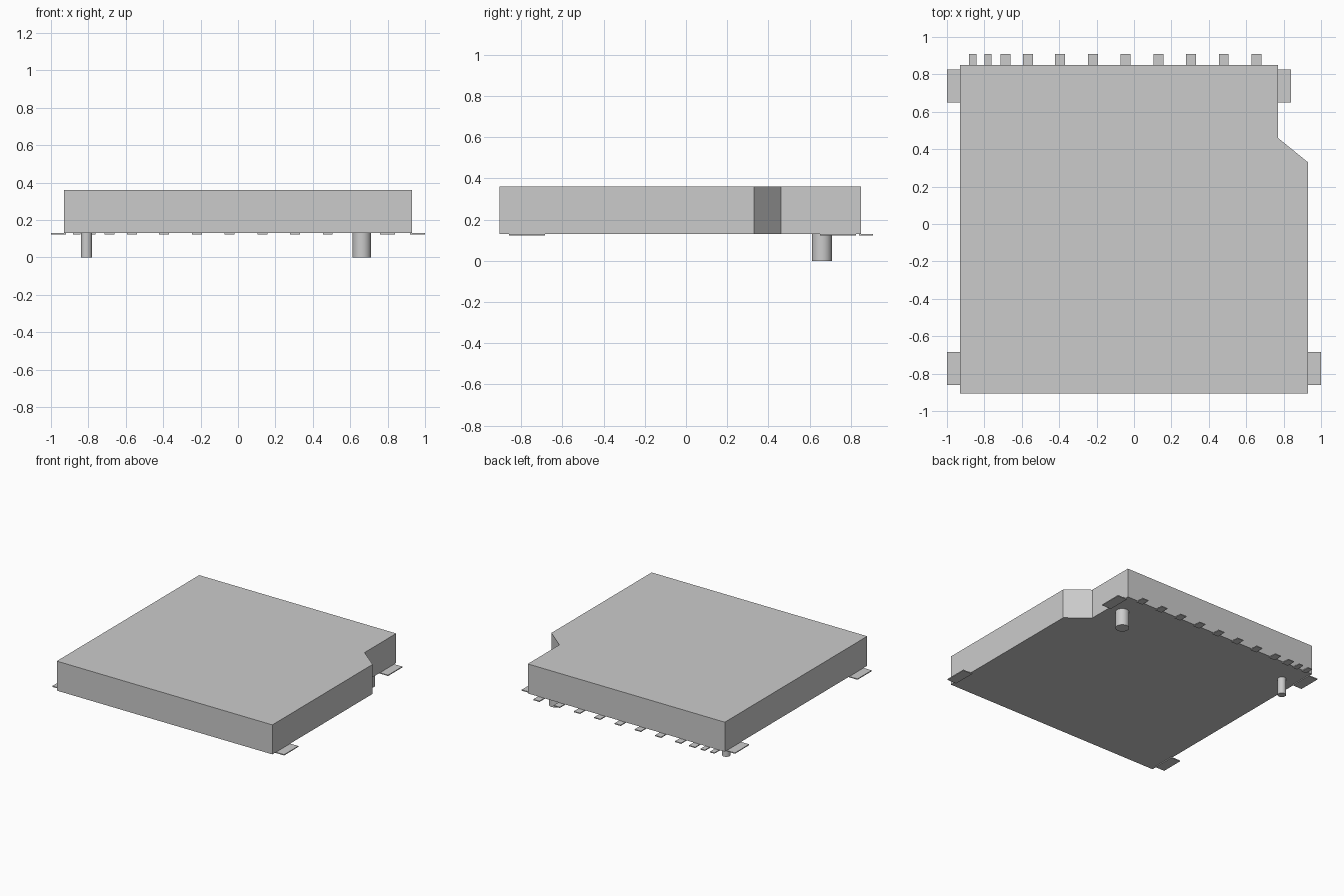
import bpy
import bmesh
from math import radians

if "Cube" in bpy.data.objects:
    bpy.data.objects.remove(bpy.data.objects["Cube"], do_unlink=True)

# One plain grey for every part
grey = bpy.data.materials.new("light_grey")
grey.use_nodes = True
colour = (0.6, 0.6, 0.6, 1)
grey.diffuse_color = colour
grey.node_tree.nodes["Principled BSDF"].inputs["Base Color"].default_value = colour

BASE, TOP = 0.131, 0.361
PAD_BOTTOM = 0.124


def prism(name, outline, z0, z1):
    """Extrude a flat outline from z0 up to z1."""
    bm = bmesh.new()
    face = bm.faces.new([bm.verts.new((x, y, z0)) for x, y in outline])
    extruded = bmesh.ops.extrude_face_region(bm, geom=[face])["geom"]
    verts = [v for v in extruded if isinstance(v, bmesh.types.BMVert)]
    bmesh.ops.translate(bm, vec=(0, 0, z1 - z0), verts=verts)
    bmesh.ops.recalc_face_normals(bm, faces=bm.faces)
    mesh = bpy.data.meshes.new(name)
    bm.to_mesh(mesh)
    bm.free()
    mesh.materials.append(grey)
    obj = bpy.data.objects.new(name, mesh)
    bpy.context.collection.objects.link(obj)
    return obj


def pad(name, x0, x1, y0, y1):
    """Thin solder pad lying against the underside."""
    return prism(name, [(x0, y0), (x1, y0), (x1, y1), (x0, y1)], PAD_BOTTOM, BASE)


def peg(name, x, y, radius):
    """Round locating peg below the housing."""
    bpy.ops.mesh.primitive_cylinder_add(vertices=40, radius=radius, depth=BASE,
                                        location=(x, y, BASE / 2))
    obj = bpy.context.object
    obj.name = name
    obj.data.materials.append(grey)
    bpy.ops.object.shade_smooth_by_angle(angle=radians(30))


# Housing with a stepped corner
prism("housing", [(-0.93, -0.905), (0.93, -0.905), (0.93, 0.33),
                  (0.77, 0.46), (0.77, 0.85), (-0.93, 0.85)], BASE, TOP)

# Mounting tabs at the corners
LAP = 0.01
for name, edge, side, y in [("front_right_tab", -0.93, -1, -0.86),
                            ("front_left_tab", 0.93, 1, -0.86),
                            ("back_right_tab", -0.93, -1, 0.65),
                            ("back_left_tab", 0.77, 1, 0.65)]:
    pad(name, *sorted((edge - side * LAP, edge + side * 0.07)), y, y + 0.175)

# Row of contact pins along the back: narrow, offset, then evenly spaced
pins = [(-0.862, 0.038), (-0.78, 0.038), (-0.688, 0.053), (-0.567, 0.053)]
pins += [(-0.395 + 0.175 * i, 0.053) for i in range(7)]
for i, (x, width) in enumerate(pins):
    pad(f"contact_pin_{i + 1}", x - width / 2, x + width / 2, 0.85 - LAP, 0.908)

# Locating pegs
peg("small_peg", -0.81, 0.66, 0.03)
peg("large_peg", 0.662, 0.66, 0.049)
